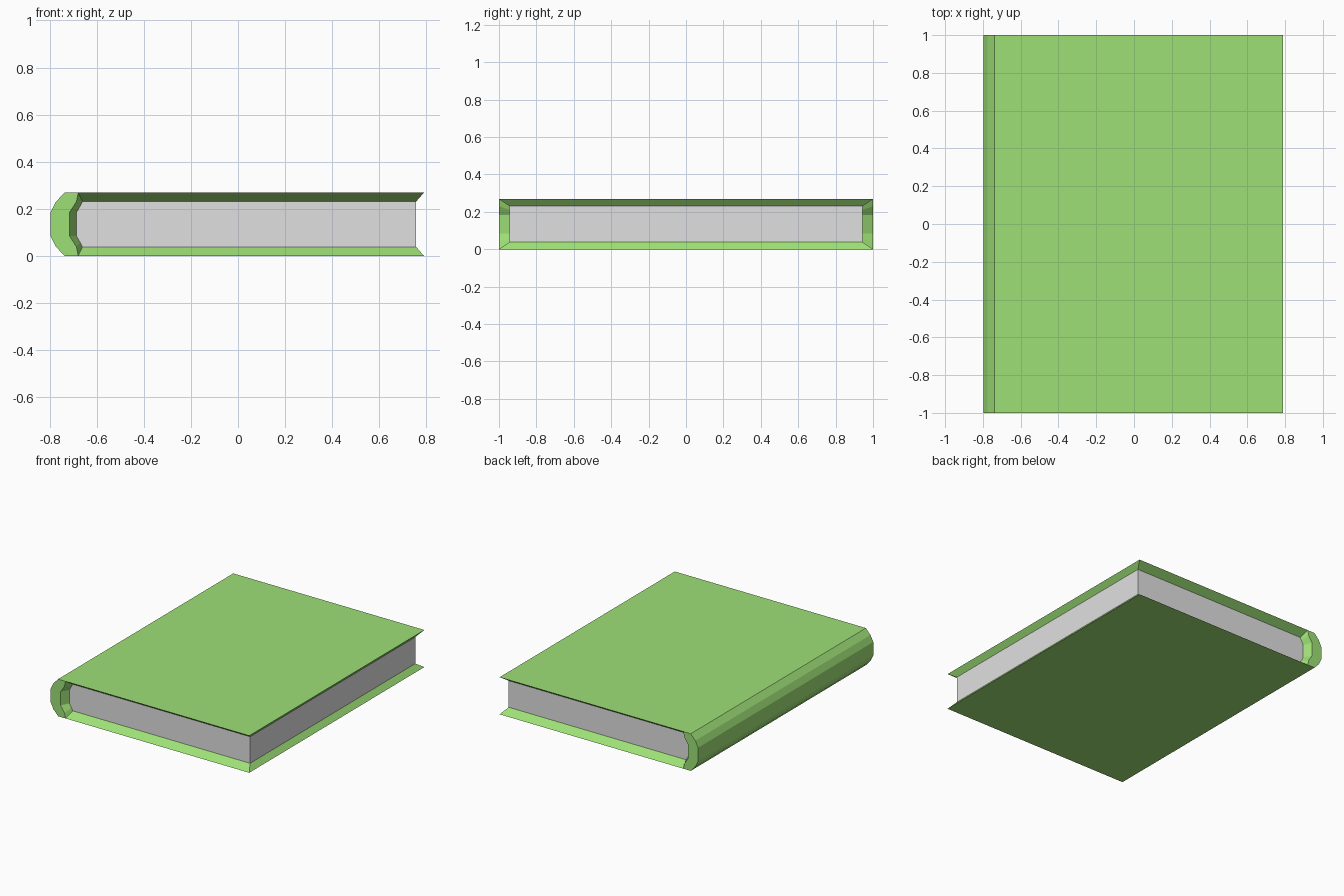
import bpy, bmesh

if "Cube" in bpy.data.objects:
    bpy.data.objects.remove(bpy.data.objects["Cube"])

H = 0.268          # book thickness
Y_COVER, Y_PAGE = 1.0, 0.943


def material(name, rgb):
    m = bpy.data.materials.new(name)
    m.diffuse_color = (*rgb, 1)
    m.use_nodes = True
    m.node_tree.nodes["Principled BSDF"].inputs["Base Color"].default_value = m.diffuse_color
    return m


def mirrored(points):
    """Upper half of an (x, z) profile, continued to the lower half."""
    return points + [(x, H - z) for x, z in reversed(points)]


def loop(bm, profile, y):
    return [bm.verts.new((x, y, z)) for x, z in profile]


def finish(bm, name, mat):
    bmesh.ops.remove_doubles(bm, verts=bm.verts, dist=0.0005)
    bmesh.ops.recalc_face_normals(bm, faces=bm.faces)
    mesh = bpy.data.meshes.new(name)
    bm.to_mesh(mesh)
    bm.free()
    mesh.materials.append(mat)
    ob = bpy.data.objects.new(name, mesh)
    bpy.context.collection.objects.link(ob)
    return ob


green = material("cover green", (0.342, 0.749, 0.183))
paper = material("page white", (0.749, 0.749, 0.749))

# Profiles run from the fore edge, around the spine, back to the fore edge
outer = mirrored([(0.79, H), (-0.738, H), (-0.775, 0.228), (-0.797, 0.183)])
inner = mirrored([(0.79, H), (-0.679, H), (-0.687, 0.23), (-0.717, 0.183)])
page = mirrored([(0.757, 0.23), (-0.661, 0.23), (-0.671, 0.211), (-0.687, 0.183)])
n = len(outer)

# Cover: boards, rounded spine and the rims sloping in to the pages
bm = bmesh.new()
ends = []
for s in (-1, 1):
    o = loop(bm, outer, s * Y_COVER)
    i = [o[0]] + loop(bm, inner[1:-1], s * Y_COVER) + [o[-1]]
    p = loop(bm, page, s * Y_PAGE)
    ends.append((o, i, p))
    for k in range(n - 1):
        bm.faces.new((i[k], i[k + 1], p[k + 1], p[k]))          # sloped rim
        if 0 < k < n - 2:
            bm.faces.new((o[k], o[k + 1], i[k + 1], i[k]))      # spine end
(o1, i1, p1), (o2, i2, p2) = ends
for k in range(1, n - 2):
    bm.faces.new((o1[k], o1[k + 1], o2[k + 1], o2[k]))          # spine back
for edge, hinge in ((0, 1), (n - 1, n - 2)):
    bm.faces.new((o1[edge], o2[edge], i2[hinge], o2[hinge], o1[hinge], i1[hinge]))
    bm.faces.new((o1[edge], o2[edge], p2[edge], p1[edge]))      # fore-edge rim
finish(bm, "cover", green)

# Page block
bm = bmesh.new()
a, b = loop(bm, page, -Y_PAGE), loop(bm, page, Y_PAGE)
bm.faces.new(a)
bm.faces.new(b)
for k in range(n):
    j = (k + 1) % n
    bm.faces.new((a[k], a[j], b[j], b[k]))
finish(bm, "pages", paper)
